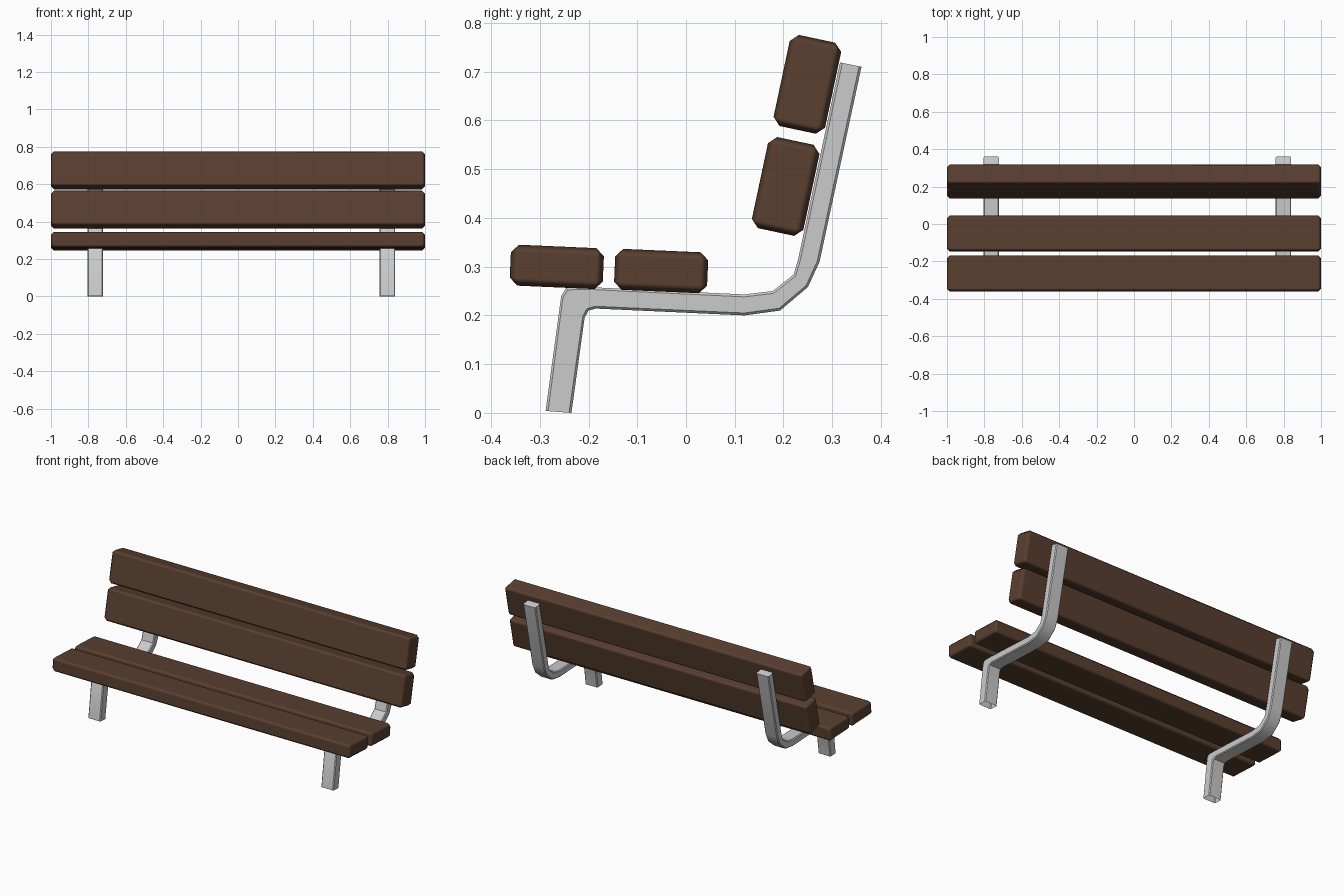
import bpy, bmesh
from math import radians
from mathutils import Vector

if "Cube" in bpy.data.objects:
    bpy.data.objects.remove(bpy.data.objects["Cube"])

wood = bpy.data.materials.new("brown_wood")
wood.diffuse_color = (0.10, 0.05, 0.029, 1)
wood.use_nodes = True
wood.node_tree.nodes["Principled BSDF"].inputs["Base Color"].default_value = wood.diffuse_color


def finish(name, bm):
    mesh = bpy.data.meshes.new(name)
    bmesh.ops.recalc_face_normals(bm, faces=bm.faces)
    for f in bm.faces:
        f.smooth = True
    bm.to_mesh(mesh)
    bm.free()
    obj = bpy.data.objects.new(name, mesh)
    bpy.context.collection.objects.link(obj)
    return obj


def plank(name, y, z, width, thick, tilt):
    """Chamfered board running the full length of the bench."""
    bm = bmesh.new()
    bmesh.ops.create_cube(bm, size=1)
    bmesh.ops.scale(bm, vec=(2, width, thick), verts=bm.verts)
    obj = finish(name, bm)
    obj.location = (0, y, z)
    obj.rotation_euler.x = radians(tilt)
    obj.data.materials.append(wood)
    bev = obj.modifiers.new("chamfer", 'BEVEL')
    bev.width = 0.016
    bev.segments = 1
    bev.harden_normals = True


# Seat and backrest boards
plank("seat_plank_front", -0.265, 0.2995, 0.191, 0.084, -2.5)
plank("seat_plank_rear", -0.051, 0.291, 0.191, 0.084, -2.5)
plank("back_plank_lower", 0.2045, 0.4645, 0.191, 0.108, 78)
plank("back_plank_upper", 0.249, 0.674, 0.191, 0.108, 78)

# Frame side profile: (underside y, z, upper side y, z) from foot to top
PROFILE = [
    (-0.235, 0.000, -0.288, 0.004),
    (-0.208, 0.195, -0.256, 0.240),
    (-0.200, 0.210, -0.246, 0.256),
    (-0.185, 0.214, -0.200, 0.258),
    (0.120, 0.200, 0.120, 0.243),
    (0.193, 0.210, 0.178, 0.250),
    (0.250, 0.258, 0.221, 0.284),
    (0.274, 0.310, 0.230, 0.315),
    (0.360, 0.710, 0.316, 0.719),
]


def frame(name, x, half=0.0415, c=0.005):
    """Bent metal tube with slim chamfers, open at the foot."""
    bm = bmesh.new()
    rings = []
    for uy, uz, ty, tz in PROFILE:
        a, b = Vector((x, uy, uz)), Vector((x, ty, tz))
        t = c / (b - a).length
        section = [(-half + c, 0), (half - c, 0), (half, t), (half, 1 - t),
                   (half - c, 1), (-half + c, 1), (-half, 1 - t), (-half, t)]
        rings.append([bm.verts.new(a.lerp(b, s) + Vector((dx, 0, 0)))
                      for dx, s in section])
    for r, q in zip(rings, rings[1:]):
        for i in range(8):
            j = (i + 1) % 8
            bm.faces.new((r[i], r[j], q[j], q[i]))
    bm.faces.new(rings[-1])
    obj = finish(name, bm)
    bpy.ops.object.select_all(action='DESELECT')
    obj.select_set(True)
    bpy.context.view_layer.objects.active = obj
    bpy.ops.object.shade_smooth_by_angle(angle=radians(35))


# Two supporting frames (slightly off symmetric)
frame("frame_left", -0.763)
frame("frame_right", 0.799)
